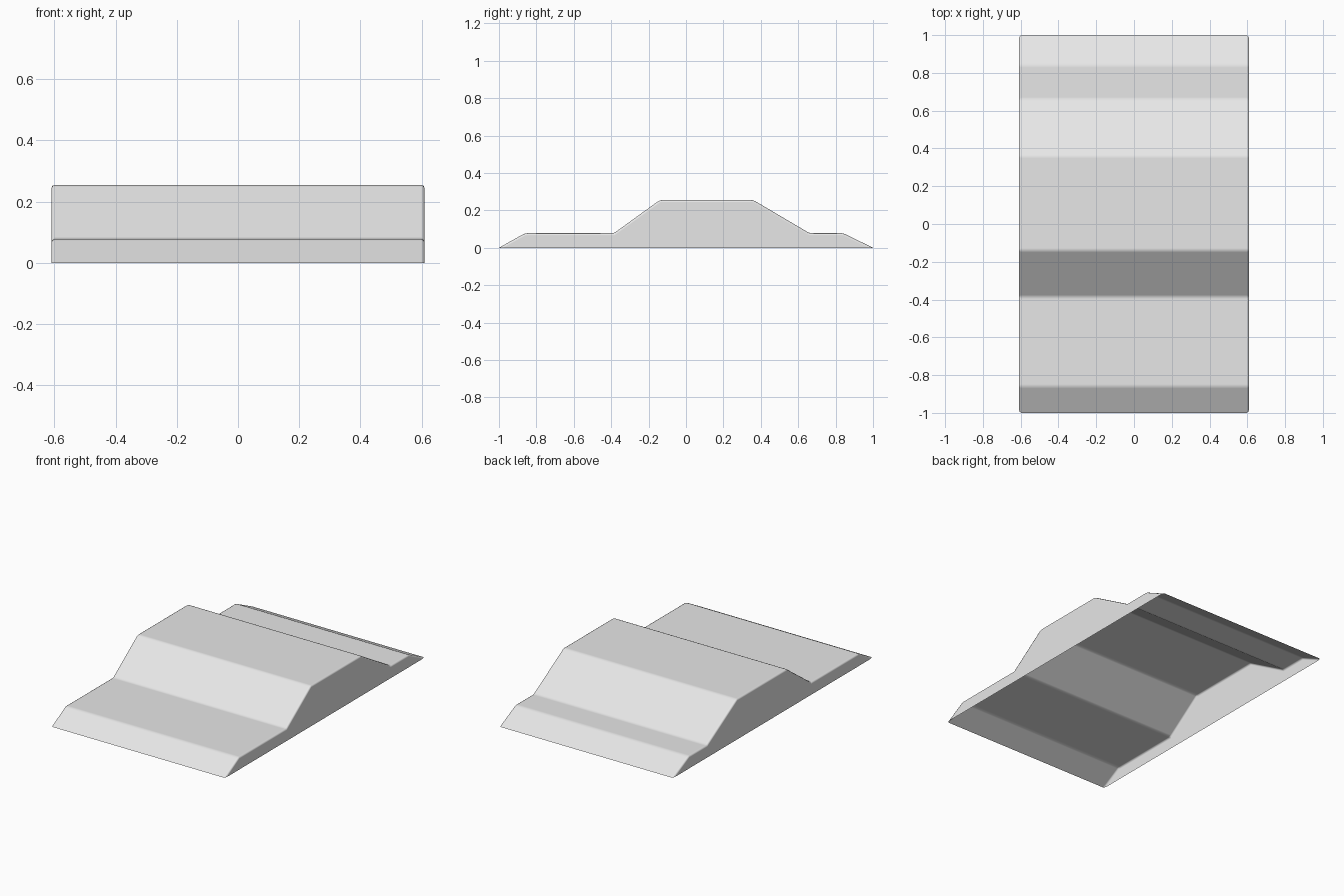
import bpy
import bmesh

cube = bpy.data.objects.get("Cube")
if cube:
    bpy.data.objects.remove(cube, do_unlink=True)

# Plain grey material
grey = bpy.data.materials.new("light grey")
grey.use_nodes = True
colour = (0.8, 0.8, 0.8, 1)
grey.diffuse_color = colour
grey.node_tree.nodes["Principled BSDF"].inputs["Base Color"].default_value = colour

# Stepped side profile (y, z), from the front toe to the back toe
HALF_WIDTH = 0.61
profile = [(-1, 0), (-0.86, 0.078), (-0.385, 0.078), (-0.14, 0.255),
           (0.36, 0.255), (0.66, 0.078), (0.84, 0.078), (1, 0)]

# Shell with two side walls, open underneath
bm = bmesh.new()
right = [bm.verts.new((-HALF_WIDTH, y, z)) for y, z in profile]
left = [bm.verts.new((HALF_WIDTH, y, z)) for y, z in profile]
for i in range(len(profile) - 1):
    bm.faces.new((right[i], left[i], left[i + 1], right[i + 1]))
bm.faces.new(right)
bm.faces.new(left[::-1])
bm.normal_update()

mesh = bpy.data.meshes.new("stepped_ramp")
bm.to_mesh(mesh)
bm.free()
mesh.materials.append(grey)
mesh.shade_smooth()
ramp = bpy.data.objects.new("stepped_ramp", mesh)
bpy.context.collection.objects.link(ramp)

# Softened edges that keep the broad faces flat
bevel = ramp.modifiers.new("soft_edges", "BEVEL")
bevel.width = 0.012
bevel.segments = 2
bevel.limit_method = "ANGLE"
bevel.angle_limit = 0.2
bevel.harden_normals = True
